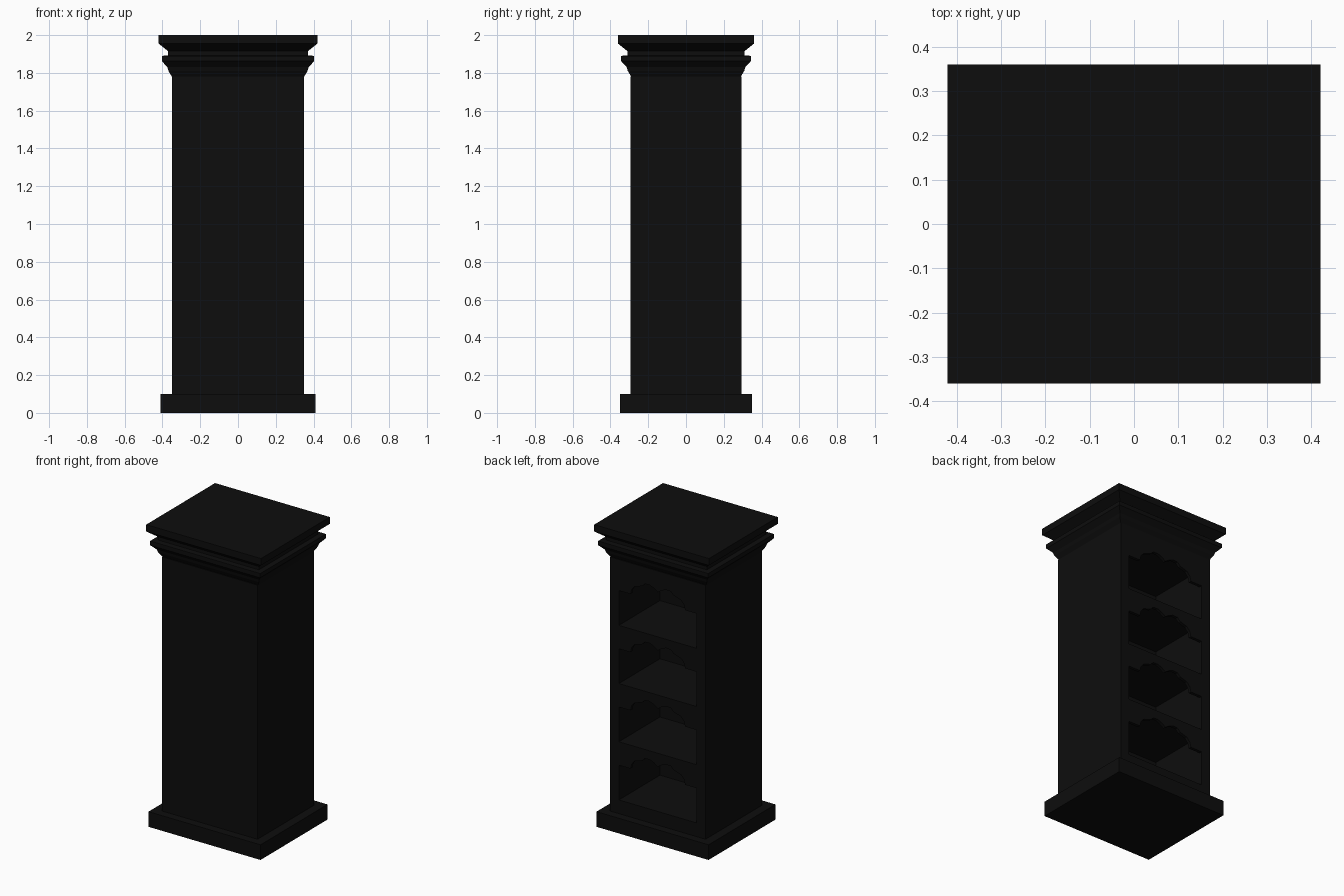
import bpy, bmesh

if "Cube" in bpy.data.objects:
    bpy.data.objects.remove(bpy.data.objects["Cube"])

mat = bpy.data.materials.new("black_paint")
mat.diffuse_color = (0.004, 0.004, 0.004, 1)
mat.use_nodes = True
mat.node_tree.nodes["Principled BSDF"].inputs["Base Color"].default_value = mat.diffuse_color


def finish(name, bm):
    bmesh.ops.recalc_face_normals(bm, faces=bm.faces)
    me = bpy.data.meshes.new(name)
    bm.to_mesh(me)
    bm.free()
    ob = bpy.data.objects.new(name, me)
    me.materials.append(mat)
    bpy.context.collection.objects.link(ob)
    return ob


def box(name, x0, x1, y0, y1, z0, z1):
    bm = bmesh.new()
    bmesh.ops.create_cube(bm, size=1)
    for v in bm.verts:
        v.co.x = x1 if v.co.x > 0 else x0
        v.co.y = y1 if v.co.y > 0 else y0
        v.co.z = z1 if v.co.z > 0 else z0
    return finish(name, bm)


def rect_loft(name, profile, dy):
    """Stack rectangles: profile of (half width, z); half depth = half width - dy."""
    bm = bmesh.new()
    rings = []
    for w, z in profile:
        d = w - dy
        rings.append([bm.verts.new((sx * w, sy * d, z))
                      for sx, sy in ((-1, -1), (1, -1), (1, 1), (-1, 1))])
    for a, b in zip(rings, rings[1:]):
        for i in range(4):
            j = (i + 1) % 4
            bm.faces.new((a[i], a[j], b[j], b[i]))
    bm.faces.new(rings[0])
    bm.faces.new(rings[-1])
    return finish(name, bm)


W, D = 0.35, 0.295            # body half width and half depth
IN, BACK = 0.285, -0.135      # opening half width and inner wall
PITCH, FLOOR, CEIL = 0.385, 0.19, 0.535

# plinth and crown moulding
box("plinth", -0.41, 0.41, -0.35, 0.35, 0, 0.1)
rect_loft("crown_moulding", [
    (0.35, 1.78), (0.368, 1.81), (0.374, 1.83), (0.403, 1.862), (0.403, 1.89),
    (0.37, 1.893), (0.37, 1.915), (0.42, 1.955), (0.42, 2.0)], 0.06)

# cabinet carcass, open at the rear
box("front_block", -W, W, -D, BACK, 0.1, 1.78)
for s, side in ((-1, "left"), (1, "right")):
    x0, x1 = sorted((s * IN, s * W))
    box(side + "_side", x0, x1, BACK, D, 0.1, 1.78)
box("cabinet_floor", -IN, IN, BACK, D, 0.1, FLOOR)
box("cabinet_top", -IN, IN, BACK, D, CEIL + 3 * PITCH, 1.78)

# lower edge of the scalloped valance: (x, height above shelf)
half = [(0.285, 0.23), (0.2, 0.23), (0.192, 0.262), (0.17, 0.288), (0.14, 0.297),
        (0.115, 0.305), (0.095, 0.325), (0.06, 0.327), (0.03, 0.315), (0.0, 0.295)]
edge = half + [(-x, z) for x, z in reversed(half[:-1])]

for i in range(4):
    # shelves between the bays
    if i < 3:
        box(f"shelf_{i + 1}", -IN, IN, BACK, D, CEIL + i * PITCH, FLOOR + (i + 1) * PITCH)
    # valance over each bay
    base = FLOOR + i * PITCH
    bm = bmesh.new()
    top = CEIL + i * PITCH
    pts = [(x, base + z) for x, z in edge] + [(-IN, top), (IN, top)]
    face = bm.faces.new([bm.verts.new((x, D, z)) for x, z in pts])
    ext = bmesh.ops.extrude_face_region(bm, geom=[face], use_keep_orig=True)
    bmesh.ops.translate(bm, vec=(0, -0.02, 0),
                        verts=[g for g in ext["geom"] if isinstance(g, bmesh.types.BMVert)])
    finish(f"valance_{i + 1}", bm)
